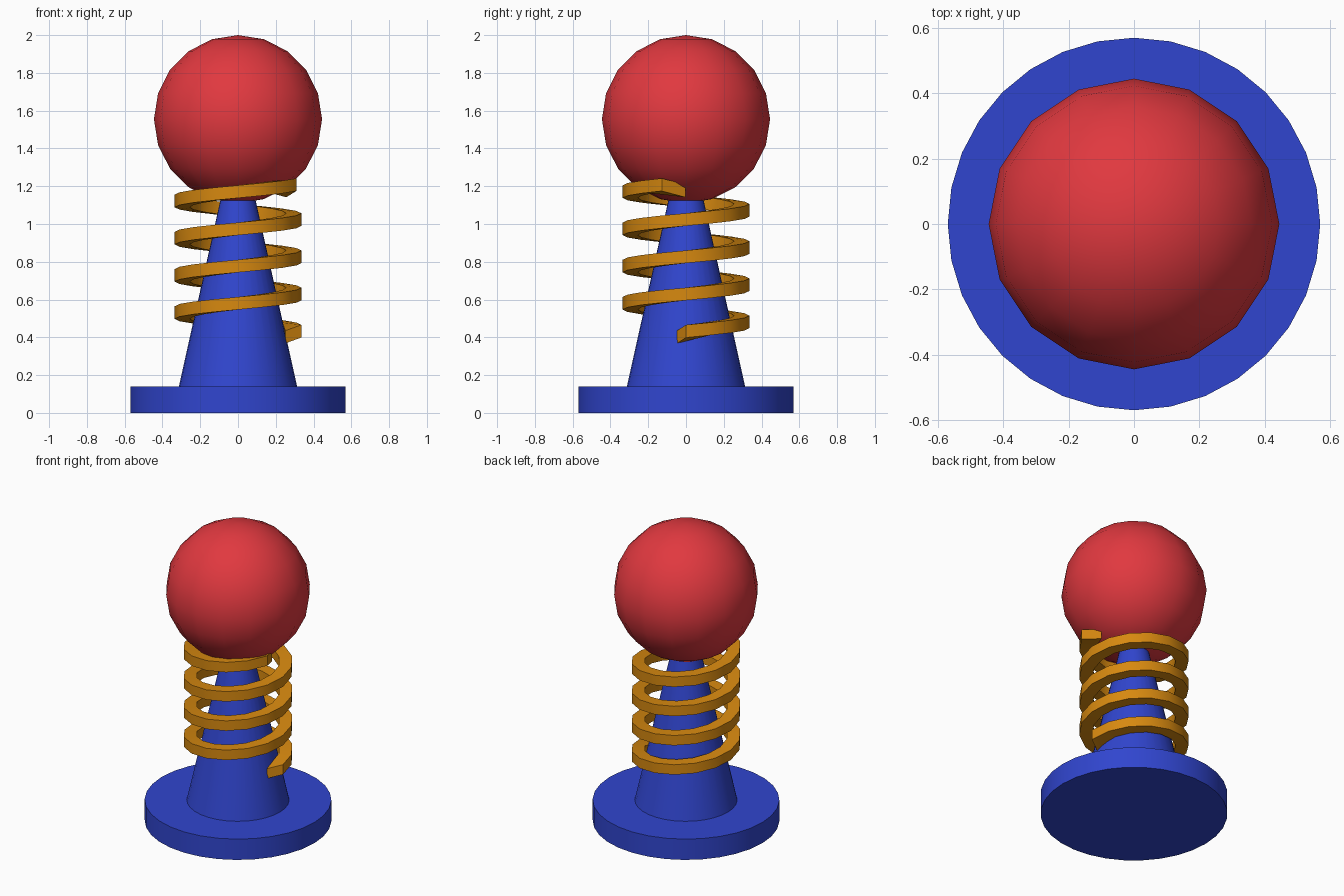
import bpy, bmesh
from math import cos, sin, pi

if "Cube" in bpy.data.objects:
    bpy.data.objects.remove(bpy.data.objects["Cube"])


def material(name, color):
    m = bpy.data.materials.new(name)
    m.diffuse_color = color
    m.use_nodes = True
    m.node_tree.nodes["Principled BSDF"].inputs["Base Color"].default_value = m.diffuse_color
    return m


blue = material("blue", (0.03, 0.06, 0.62, 1))
red = material("red", (0.75, 0.04, 0.05, 1))
orange = material("orange", (0.68, 0.25, 0.005, 1))


def finish(obj, name, mat):
    obj.name = name
    obj.data.materials.append(mat)
    bpy.ops.object.select_all(action='DESELECT')
    obj.select_set(True)
    bpy.context.view_layer.objects.active = obj
    bpy.ops.object.shade_smooth_by_angle()


# Round foot and tapered post
bpy.ops.mesh.primitive_cylinder_add(vertices=32, radius=0.57, depth=0.14, location=(0, 0, 0.07))
finish(bpy.context.object, "base", blue)
bpy.ops.mesh.primitive_cone_add(vertices=32, radius1=0.313, radius2=0.09, depth=1.0, location=(0, 0, 0.64))
finish(bpy.context.object, "post", blue)

# Ball on top
bpy.ops.mesh.primitive_uv_sphere_add(segments=16, ring_count=10, radius=0.445, location=(0, 0, 1.555))
finish(bpy.context.object, "ball", red)

# Coil spring: square section swept up a helix, with slanted end cuts
STEPS, COUNT, PITCH = 16, 64, 0.197
R_OUT, R_IN, HEIGHT, Z0 = 0.335, 0.255, 0.067, 0.399
bm = bmesh.new()
rings = []
for i in range(COUNT):
    a = 2 * pi * i / STEPS
    z = Z0 + PITCH * i / STEPS
    a_in, drop = a, 0
    if i == 0:
        a_in, drop = a - 0.19, 0.031
    elif i == COUNT - 1:
        a_in, drop = a + 0.38, 0.033
    pts = [(R_OUT, a, z), (R_OUT, a, z + HEIGHT),
           (R_IN, a_in, z + HEIGHT - drop), (R_IN, a_in, z - drop)]
    rings.append([bm.verts.new((r * cos(t), r * sin(t), h)) for r, t, h in pts])
for p, q in zip(rings, rings[1:]):
    for k in range(4):
        n = (k + 1) % 4
        bm.faces.new((p[k], q[k], q[n], p[n]))
bm.faces.new(rings[0])
bm.faces.new(rings[-1][::-1])
bmesh.ops.recalc_face_normals(bm, faces=bm.faces)
mesh = bpy.data.meshes.new("spring")
bm.to_mesh(mesh)
bm.free()
spring = bpy.data.objects.new("spring", mesh)
bpy.context.collection.objects.link(spring)
finish(spring, "spring", orange)
